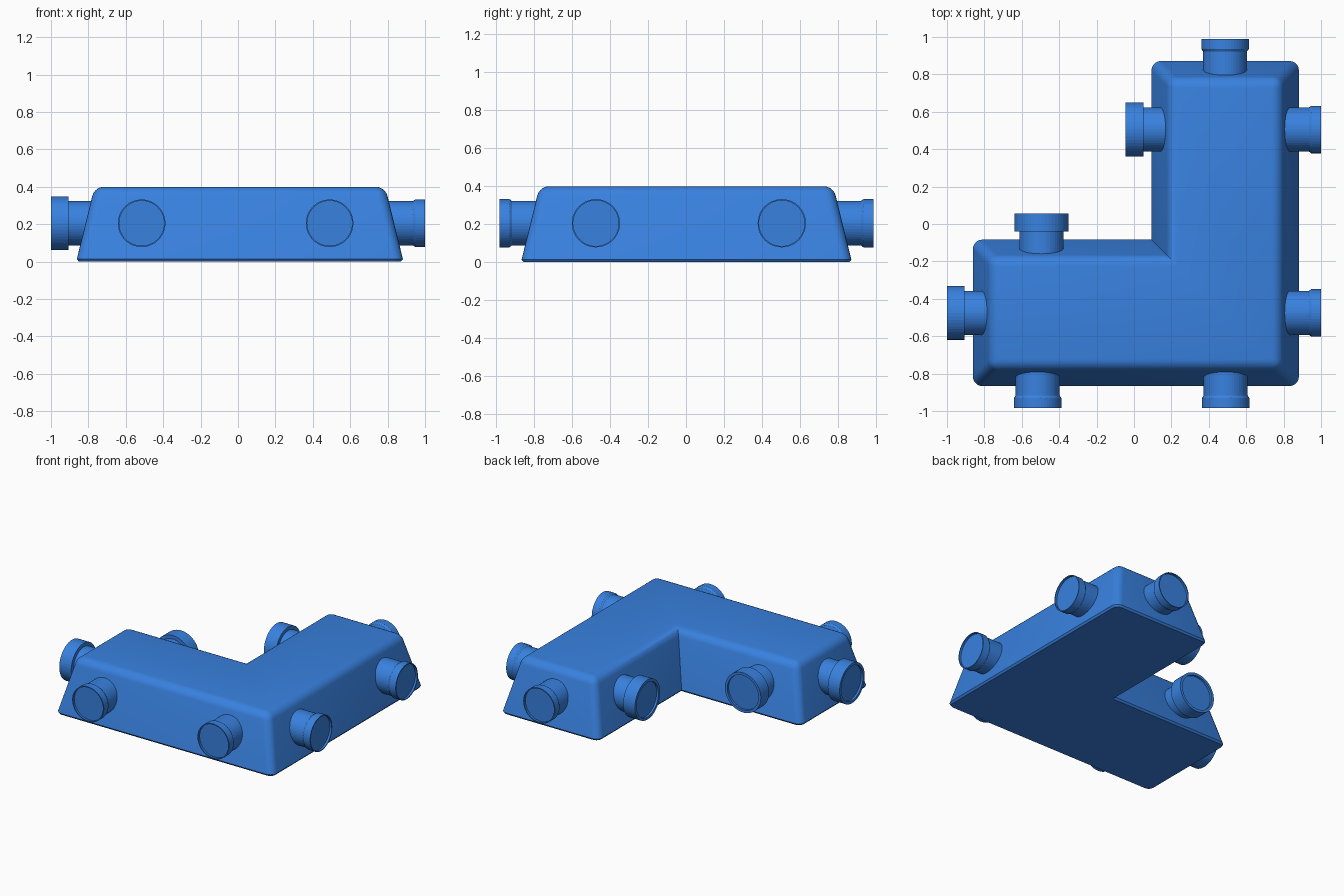
import bpy, bmesh, math
from mathutils import Vector, Matrix

cube = bpy.data.objects.get("Cube")
if cube:
    bpy.data.objects.remove(cube, do_unlink=True)

blue = bpy.data.materials.new("blue plastic")
blue.use_nodes = True
colour = (0.04, 0.22, 0.74, 1)
blue.diffuse_color = colour
blue.node_tree.nodes["Principled BSDF"].inputs["Base Color"].default_value = colour


def add_object(name, bm):
    mesh = bpy.data.meshes.new(name)
    bm.to_mesh(mesh)
    bm.free()
    mesh.materials.append(blue)
    obj = bpy.data.objects.new(name, mesh)
    bpy.context.collection.objects.link(obj)
    return obj


# L-shaped body with sloping walls
LEFT, RIGHT, FRONT, BACK = -0.865, 0.885, -0.87, 0.875
INNER_X, INNER_Y = 0.09, -0.08
HEIGHT, SLOPE = 0.4, 0.098


def outline(bm, inset, z):
    x0, x1, y0, y1 = LEFT + inset, RIGHT - inset, FRONT + inset, BACK - inset
    ix, iy = INNER_X + inset, INNER_Y - inset
    points = [(x0, y0), (x1, y0), (x1, y1), (ix, y1), (ix, iy), (x0, iy)]
    return [bm.verts.new((x, y, z)) for x, y in points]


bm = bmesh.new()
low, high = outline(bm, 0, 0), outline(bm, SLOPE, HEIGHT)
bm.faces.new(high)
bm.faces.new(low[::-1])
for i in range(6):
    j = (i + 1) % 6
    bm.faces.new((low[i], low[j], high[j], high[i]))
bm.normal_update()

# round the top rim and the outward corners, leaving the inner corner sharp
rounded = [e for e in bm.edges
           if any(v.co.z > 0.1 for v in e.verts) and e.is_convex]
bmesh.ops.bevel(bm, geom=rounded, offset=0.05, offset_type='OFFSET',
                segments=5, profile=0.5, affect='EDGES')

# small chamfer around the base
base = [e for e in bm.edges if all(v.co.z < 0.001 for v in e.verts)]
bmesh.ops.bevel(bm, geom=base, offset=0.014, offset_type='OFFSET',
                segments=1, profile=0.5, affect='EDGES')

body = add_object("body", bm)
bpy.context.view_layer.objects.active = body
body.select_set(True)
bpy.ops.object.shade_smooth_by_angle(angle=math.radians(35))
body.select_set(False)

# Pipe profiles: (radius, distance from the tip), with a shallow cupped end
PLUG = [(0, -0.25), (0.118, -0.25), (0.118, -0.065), (0.127, -0.052),
        (0.127, 0), (0.12, 0), (0.12, -0.015), (0, -0.015)]
SOCKET = [(0, -0.25), (0.118, -0.25), (0.118, -0.095), (0.144, -0.095),
          (0.144, 0), (0.125, 0), (0.125, -0.015), (0, -0.015)]


def add_pipe(name, profile, tip, direction):
    bm = bmesh.new()
    verts = [bm.verts.new((r, 0, d)) for r, d in profile]
    edges = [bm.edges.new(pair) for pair in zip(verts, verts[1:])]
    bmesh.ops.spin(bm, geom=verts + edges, cent=(0, 0, 0), axis=(0, 0, 1),
                   angle=math.tau, steps=48, use_merge=False)
    bmesh.ops.remove_doubles(bm, verts=bm.verts, dist=0.0005)
    bmesh.ops.recalc_face_normals(bm, faces=bm.faces)
    turn = Vector(direction).to_track_quat('Z', 'Y').to_matrix().to_4x4()
    bm.transform(Matrix.Translation((*tip, 0.205)) @ turn)
    return add_object(name, bm)


# Plugs on the front, left and back walls
for side, x in (("right", -0.515), ("left", 0.49)):
    add_pipe("front_plug_" + side, PLUG, (x, -0.983), (0, -1, 0))
for side, y in (("front", -0.475), ("back", 0.505)):
    add_pipe("left_plug_" + side, PLUG, (1.0, y), (1, 0, 0))
add_pipe("back_plug", PLUG, (0.487, 0.988), (0, 1, 0))

# Sockets on the right end and inside the notch
add_pipe("right_socket", SOCKET, (-1.0, -0.475), (-1, 0, 0))
add_pipe("notch_socket_back", SOCKET, (-0.045, 0.505), (-1, 0, 0))
add_pipe("notch_socket_front", SOCKET, (-0.495, 0.055), (0, 1, 0))
